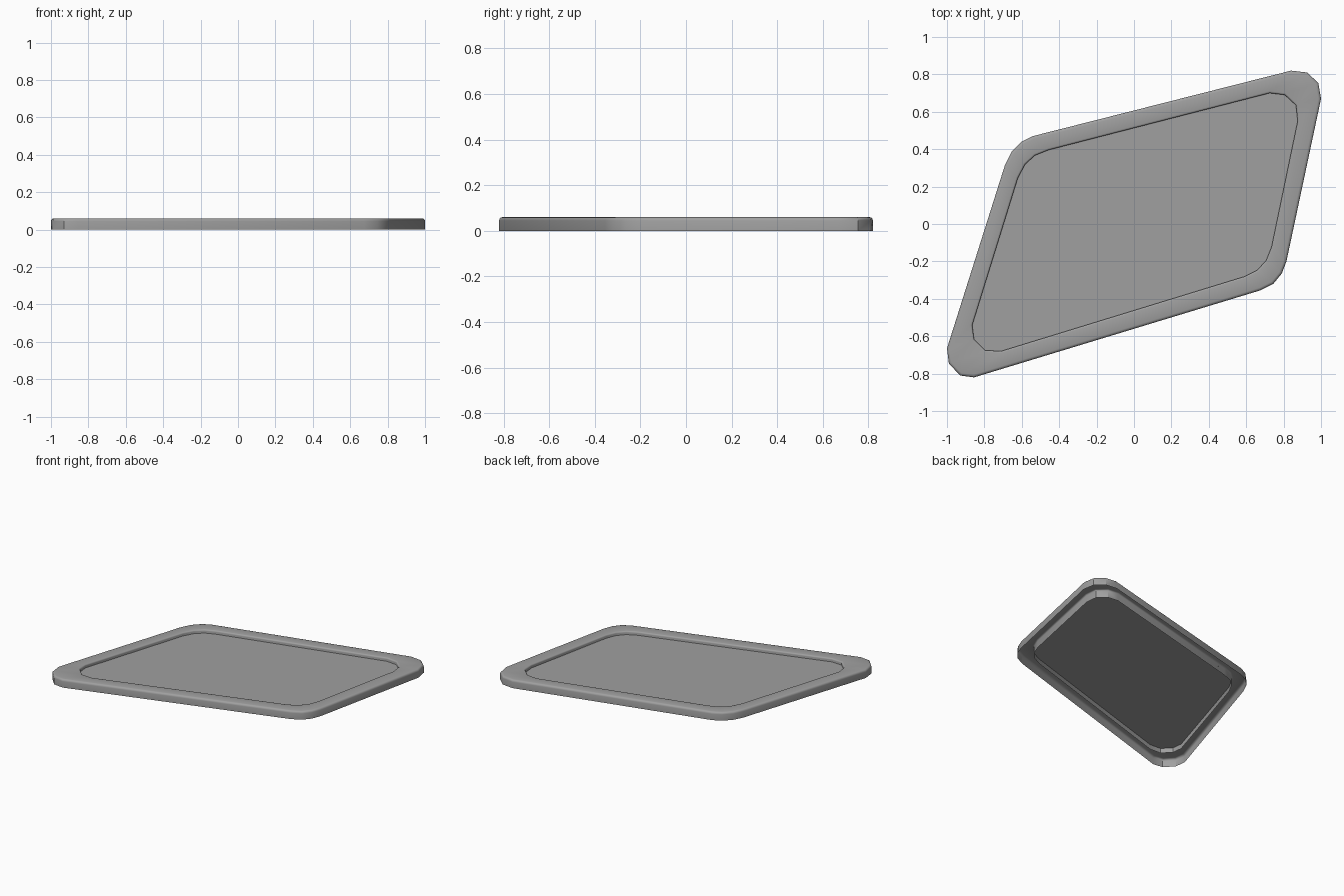
import bpy
import math
from mathutils import Vector

default_cube = bpy.data.objects.get("Cube")
if default_cube:
    bpy.data.objects.remove(default_cube, do_unlink=True)

# Single neutral grey finish
grey = bpy.data.materials.new("neutral_grey")
grey.use_nodes = True
colour = (0.35, 0.35, 0.35, 1.0)
grey.diffuse_color = colour
grey.node_tree.nodes["Principled BSDF"].inputs["Base Color"].default_value = colour

# Skewed rounded outlines, clockwise, one row per corner
OUTER = [
    (.84, .82), (.925, .81), (.985, .755), (1, .67),
    (.815, -.2), (.79, -.265), (.745, -.32), (.675, -.355),
    (-.855, -.82), (-.93, -.81), (-.99, -.745), (-1, -.665),
    (-.69, .315), (-.655, .385), (-.6, .44), (-.54, .47),
]
INNER = [
    (.725, .71), (.81, .7), (.875, .64), (.885, .55),
    (.745, -.125), (.715, -.2), (.665, -.255), (.595, -.29),
    (-.71, -.69), (-.8, -.685), (-.865, -.62), (-.875, -.54),
    (-.63, .25), (-.59, .325), (-.535, .375), (-.46, .405),
]
RIM_TOP = 0.06
PANEL_HEIGHT = 0.035
OUTER_ROUND = 0.015
INNER_ROUND = 0.01
STEPS = 3


def inset(outline, distance):
    """Move a clockwise outline inwards by a constant distance."""
    points = [Vector(p) for p in outline]
    result = []
    for i, point in enumerate(points):
        before = (point - points[i - 1]).normalized()
        after = (points[(i + 1) % len(points)] - point).normalized()
        n1 = Vector((before.y, -before.x))
        n2 = Vector((after.y, -after.x))
        result.append(point + (n1 + n2) * distance / (1 + n1.dot(n2)))
    return result


def ring(outline, distance, height):
    return [(p.x, p.y, height) for p in inset(outline, distance)]


def make_object(name, verts, faces):
    mesh = bpy.data.meshes.new(name)
    mesh.from_pydata(verts, [], faces)
    mesh.update()
    mesh.materials.append(grey)
    obj = bpy.data.objects.new(name, mesh)
    bpy.context.collection.objects.link(obj)
    return obj


def loft(name, rings):
    """Join successive rings, from the outside in, with quads."""
    count = len(rings[0])
    verts = [v for r in rings for v in r]
    faces = []
    for k in range(len(rings) - 1):
        a, b = k * count, (k + 1) * count
        for i in range(count):
            j = (i + 1) % count
            faces.append((b + i, b + j, a + j, a + i))
    return make_object(name, verts, faces)


# Rim: outer skirt, rounded edge, flat top, rounded edge, inner skirt
rings = [ring(OUTER, 0, 0)]
for s in range(STEPS + 1):
    t = math.pi / 2 * s / STEPS
    rings.append(ring(OUTER, OUTER_ROUND * (1 - math.cos(t)),
                      RIM_TOP - OUTER_ROUND * (1 - math.sin(t))))
for s in range(STEPS + 1):
    t = math.pi / 2 * s / STEPS
    rings.append(ring(INNER, INNER_ROUND * math.sin(t),
                      RIM_TOP - INNER_ROUND * (1 - math.cos(t))))
rings.append(ring(INNER, INNER_ROUND, 0))
rim = loft("rim", rings)

bpy.ops.object.select_all(action='DESELECT')
rim.select_set(True)
bpy.context.view_layer.objects.active = rim
bpy.ops.object.shade_smooth_by_angle(angle=math.radians(35))

# Sunken flat panel inside the rim
panel_verts = ring(INNER, INNER_ROUND, PANEL_HEIGHT)
make_object("panel", panel_verts, [tuple(reversed(range(len(panel_verts))))])
